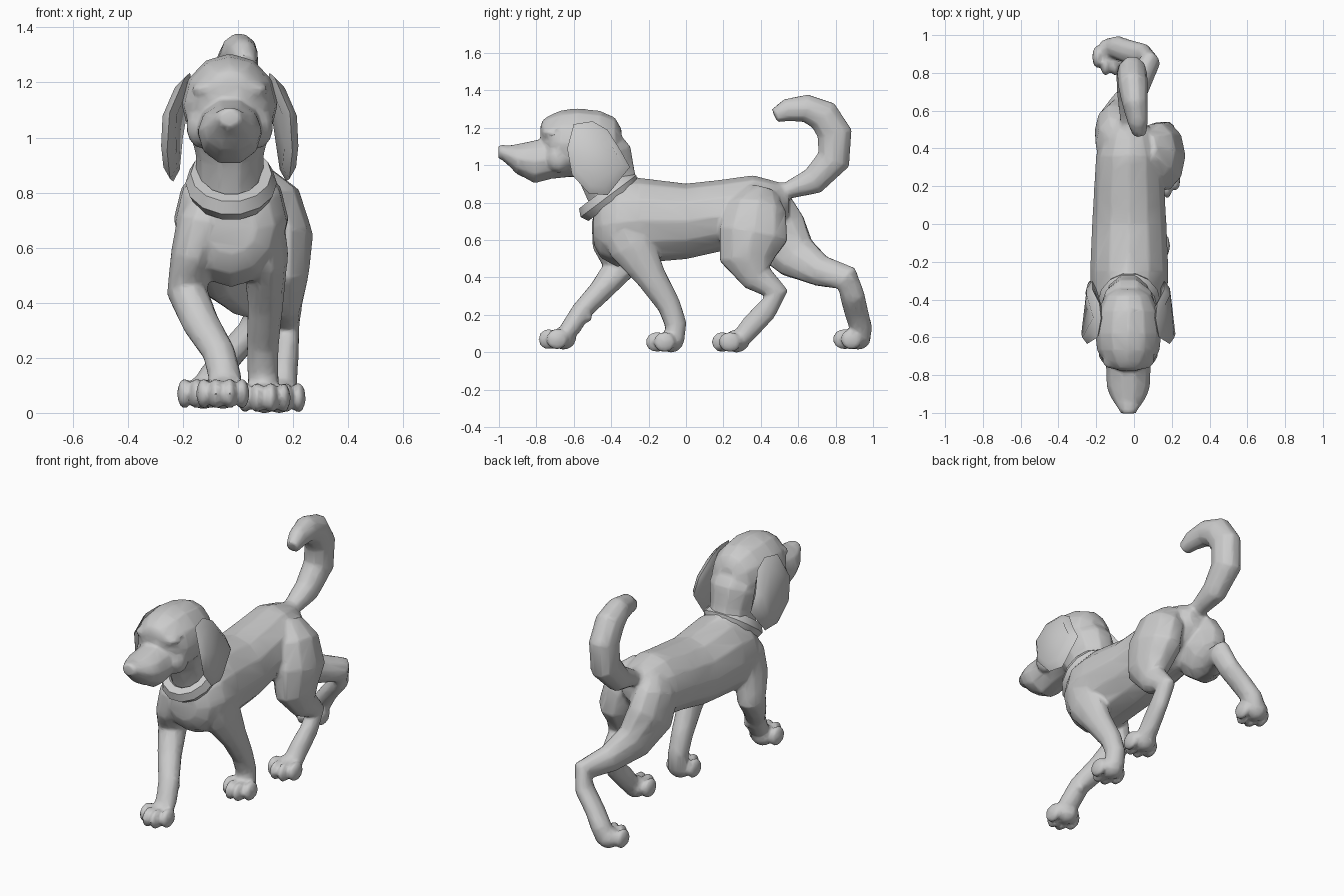
import bpy, bmesh, math
from mathutils import Vector, Matrix

CX = -0.03  # the figure's midline sits slightly left of centre
body = []   # parts that get fused into one skin


def finish(name, bm):
    bmesh.ops.recalc_face_normals(bm, faces=bm.faces)
    me = bpy.data.meshes.new(name)
    bm.to_mesh(me)
    bm.free()
    ob = bpy.data.objects.new(name, me)
    bpy.context.collection.objects.link(ob)
    return ob


def bridge(bm, rings):
    n = len(rings[0])
    for a, b in zip(rings, rings[1:]):
        for i in range(n):
            j = (i + 1) % n
            bm.faces.new((a[i], a[j], b[j], b[i]))
    bm.faces.new(rings[0])
    bm.faces.new(rings[-1])


def tube(name, stations, n=10, axis=None):
    """Loft elliptical rings; station = x, y, z, side radius, other radius."""
    bm = bmesh.new()
    pts = [Vector(s[:3]) for s in stations]
    rings = []
    for k, s in enumerate(stations):
        t = axis or (pts[min(k + 1, len(pts) - 1)] - pts[max(k - 1, 0)]).normalized()
        side = (Vector((1, 0, 0)) - t * t.x).normalized()
        other = t.cross(side)
        rings.append([bm.verts.new(pts[k]
                      + side * s[3] * 1.04 * math.cos(2 * math.pi * i / n)
                      + other * s[4] * 1.04 * math.sin(2 * math.pi * i / n))
                      for i in range(n)])
    bridge(bm, rings)
    body.append(finish(name, bm))


def blobs(name, items, u=10, v=7):
    """Ellipsoids in one object; item = centre, radii."""
    bm = bmesh.new()
    for c, r in items:
        m = Matrix.Translation(c) @ Matrix.Diagonal((*r, 1))
        bmesh.ops.create_uvsphere(bm, u_segments=u, v_segments=v, radius=1, matrix=m)
    body.append(finish(name, bm))


def paw(name, x, y, z=0.0):
    items = [((x, y + 0.035, z + 0.06), (0.07, 0.07, 0.062))]
    for dx, dy in ((-0.069, 0), (-0.025, -0.04), (0.025, -0.04), (0.069, 0)):
        items.append(((x + dx, y + dy, z + 0.055), (0.028, 0.062, 0.056)))
    blobs(name, items, 8, 6)


def ear(name, s):
    outline = [(-.60, 1.22), (-.50, 1.235), (-.42, 1.19), (-.35, 1.08), (-.30, .99),
               (-.42, .84), (-.52, .85), (-.61, .95), (-.635, 1.09)]
    cy, cz = -.48, 1.04
    bm = bmesh.new()
    rings = []
    for k, off in ((.78, -.025), (1, 0), (.78, .025)):
        ring = []
        for y, z in outline:
            y, z = cy + (y - cy) * k, cz + (z - cz) * k
            x = .212 - max(0, z - 1.06) * .4 - (y - cy) * .12 + off
            ring.append(bm.verts.new((CX + s * x, y, z)))
        rings.append(ring)
    bridge(bm, rings)
    finish(name, bm)


Y = Vector((0, 1, 0))

# Torso
tube("torso", [(-.025, y, z, a, b) for y, z, a, b in (
    (-.495, .67, .09, .09), (-.455, .68, .155, .17), (-.37, .69, .195, .225),
    (-.25, .705, .2, .22), (0, .70, .19, .195), (.18, .73, .18, .185),
    (.36, .755, .17, .185), (.48, .78, .13, .13), (.55, .80, .07, .07))], 12, Y)

# Neck
tube("neck", [(CX, -.33, .74, .17, .17), (CX, -.39, .85, .12, .14),
              (CX, -.42, .94, .12, .15), (CX, -.45, 1.04, .145, .165),
              (CX, -.49, 1.12, .14, .14)])

# Skull, brows, muzzle and nose
tube("skull", [(CX, y, z, a, b) for y, z, a, b in (
    (-.345, 1.1, .07, .09), (-.38, 1.11, .12, .14), (-.46, 1.115, .155, .17),
    (-.58, 1.12, .168, .178), (-.67, 1.115, .16, .172), (-.73, 1.13, .125, .132),
    (-.765, 1.17, .08, .07), (-.778, 1.18, .04, .03))], 12, Y)
blobs("brows", [((CX + s * .08, -.72, 1.175), (.06, .05, .03)) for s in (-1, 1)])
blobs("cheeks", [((CX + s * .1, -.68, 1.04), (.06, .07, .08)) for s in (-1, 1)])
tube("muzzle", [(CX, y, z, a, b) for y, z, a, b in (
    (-.60, 1.04, .12, .10), (-.72, 1.035, .116, .108), (-.81, 1.018, .113, .115),
    (-.855, 1.026, .112, .097), (-.905, 1.033, .097, .08), (-.945, 1.05, .075, .055),
    (-.985, 1.07, .048, .04), (-1.004, 1.07, .037, .033))], 10, Y)
blobs("nose", [((CX, -.968, 1.07), (.04, .035, .036))])

# Curled tail
tube("tail", [(-.02, .42, .86, .06, .05), (-.02, .54, .865, .05, .045),
              (-.02, .68, .915, .067, .073), (-.015, .79, 1.03, .077, .09),
              (-.01, .795, 1.17, .077, .093), (-.005, .735, 1.265, .077, .088),
              (.005, .64, 1.305, .066, .074), (.02, .54, 1.295, .052, .06),
              (.03, .475, 1.265, .036, .038)])

# Front legs, mid-stride
tube("right_front_leg", [(.05, -.37, .82, .05, .07), (.075, -.35, .70, .09, .13),
                         (.10, -.29, .57, .08, .125), (.10, -.185, .40, .063, .08),
                         (.09, -.09, .25, .057, .062), (.09, -.055, .15, .055, .058),
                         (.095, -.06, .06, .055, .05)])
paw("right_front_paw", .095, -.115)
tube("left_front_leg", [(-.10, -.37, .82, .05, .07), (-.13, -.38, .69, .09, .125),
                        (-.165, -.39, .57, .077, .11), (-.185, -.36, .44, .072, .087),
                        (-.135, -.46, .325, .066, .062), (-.07, -.56, .22, .058, .053),
                        (-.05, -.61, .14, .058, .053), (-.045, -.65, .09, .06, .045)])
blobs("dewclaw", [((-.05, -.53, .19), (.03, .03, .03))])
paw("left_front_paw", -.055, -.69, .015)

# Hind legs, mid-stride
tube("right_hind_leg", [(.06, .40, .86, .06, .09), (.115, .38, .77, .11, .155),
                        (.152, .36, .63, .118, .185), (.16, .33, .50, .095, .15),
                        (.17, .38, .40, .063, .085), (.175, .485, .315, .047, .062),
                        (.175, .425, .22, .045, .058), (.165, .35, .14, .05, .058),
                        (.16, .29, .07, .055, .05)])
paw("right_hind_paw", .15, .235)
tube("left_hind_leg", [(-.08, .40, .86, .06, .09), (-.10, .42, .76, .10, .16),
                       (-.10, .49, .63, .105, .168), (-.06, .59, .51, .088, .122),
                       (.01, .72, .435, .067, .083), (.085, .86, .395, .053, .07),
                       (.05, .89, .30, .049, .065), (-.03, .912, .21, .049, .063),
                       (-.09, .935, .13, .054, .06), (-.12, .935, .07, .055, .05)])
paw("left_hind_paw", -.125, .885, .015)

# Fuse the body into one skin, soften the joins, then thin it to low-poly
bpy.ops.object.select_all(action='DESELECT')
for ob in body:
    ob.select_set(True)
skin = body[0]
bpy.context.view_layer.objects.active = skin
bpy.ops.object.join()
skin.name = "dog_body"
m = skin.modifiers.new("fuse", 'REMESH')
m.mode, m.voxel_size = 'VOXEL', .01
m = skin.modifiers.new("soften", 'SMOOTH')
m.factor, m.iterations = .5, 4
m = skin.modifiers.new("thin", 'DECIMATE')
m.ratio = .1
for name in ("fuse", "soften", "thin"):
    bpy.ops.object.modifier_apply(modifier=name)

# Ears and collar stay separate
ear("right_ear", 1)
ear("left_ear", -1)
bpy.ops.mesh.primitive_torus_add(major_segments=14, minor_segments=6, major_radius=.147,
                                 minor_radius=.044, location=(-.025, -.415, .835),
                                 rotation=(math.radians(37), 0, 0))
bpy.context.object.name = "collar"
bpy.context.object.scale = (.87, 1, 1.1)

# Smooth shading that keeps hard creases
bpy.ops.object.select_all(action='SELECT')
bpy.context.view_layer.objects.active = skin
bpy.ops.object.shade_smooth_by_angle(angle=math.radians(50))
